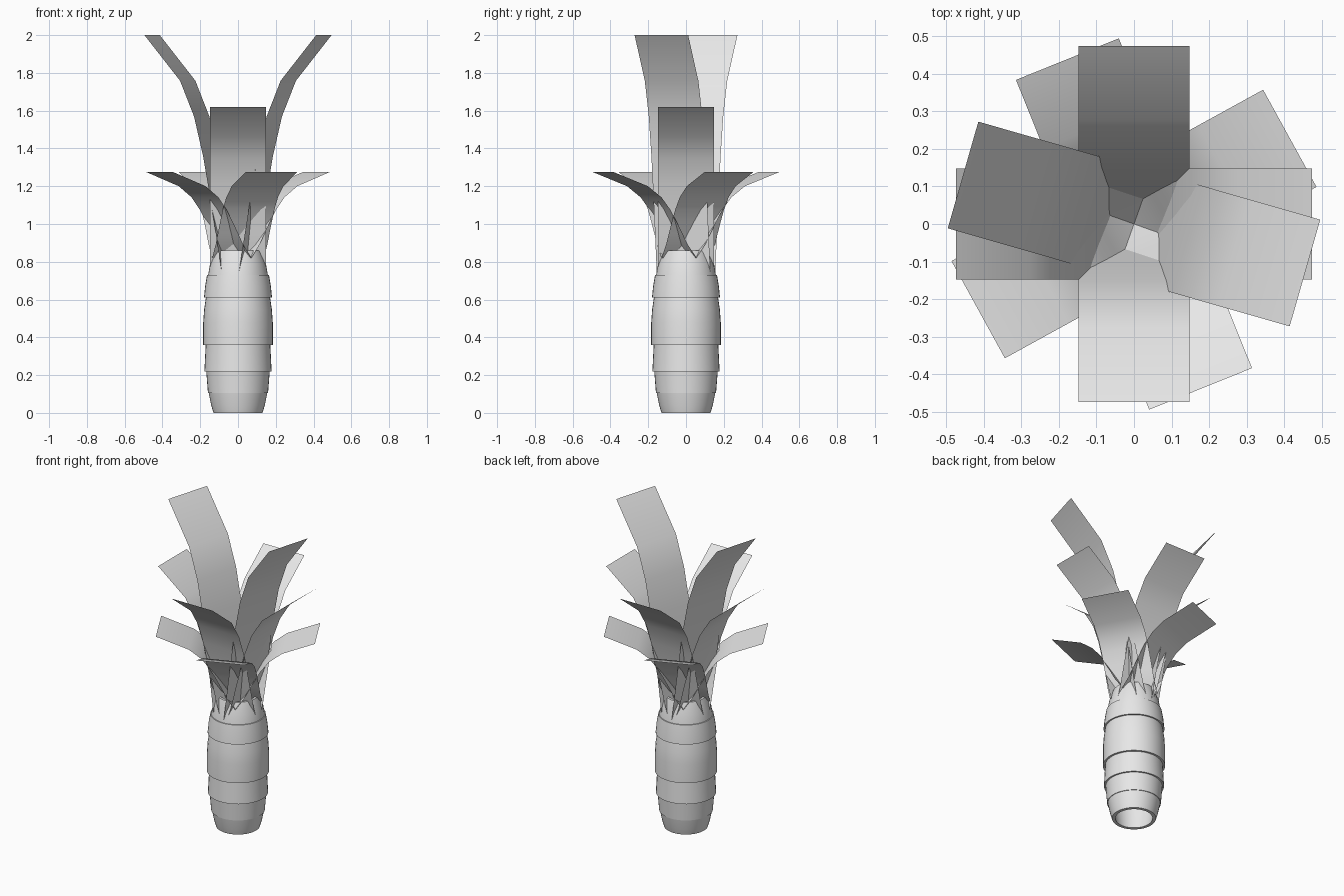
import bpy
import bmesh
import math
from mathutils import Matrix, Vector

if "Cube" in bpy.data.objects:
    bpy.data.objects.remove(bpy.data.objects["Cube"], do_unlink=True)

grey = bpy.data.materials.new("plain grey")
grey.use_nodes = True
grey.diffuse_color = (0.8, 0.8, 0.8, 1)
for node in grey.node_tree.nodes:
    if node.type == "BSDF_PRINCIPLED":
        node.inputs["Base Color"].default_value = (0.8, 0.8, 0.8, 1)


def finish(name, bm, angle):
    """Turn a bmesh into a named, shaded object."""
    mesh = bpy.data.meshes.new(name)
    bm.to_mesh(mesh)
    bm.free()
    mesh.materials.append(grey)
    obj = bpy.data.objects.new(name, mesh)
    bpy.context.collection.objects.link(obj)
    bpy.ops.object.select_all(action="DESELECT")
    obj.select_set(True)
    bpy.context.view_layer.objects.active = obj
    bpy.ops.object.shade_smooth_by_angle(angle=math.radians(angle))
    return obj


def lathe(name, profile, sides=40):
    """Revolve (radius, height) points around the z axis."""
    bm = bmesh.new()
    rings = []
    for r, z in profile:
        rings.append([bm.verts.new((r * math.cos(a), r * math.sin(a), z))
                      for a in (2 * math.pi * i / sides for i in range(sides))])
    for low, high in zip(rings, rings[1:]):
        for i in range(sides):
            j = (i + 1) % sides
            bm.faces.new((low[i], low[j], high[j], high[i]))
    return finish(name, bm, 30)


# Trunk: hollow tube of overlapping bands
TRUNK = [
    (0.11, 0.86), (0.15, 0.6), (0.15, 0.25), (0.11, 0.0),
    (0.13, 0.0), (0.142, 0.04), (0.155, 0.105),
    (0.159, 0.105), (0.168, 0.22), (0.178, 0.22),
    (0.171, 0.36), (0.184, 0.36), (0.184, 0.48),
    (0.179, 0.55), (0.17, 0.61), (0.18, 0.61),
    (0.174, 0.67), (0.164, 0.73), (0.158, 0.73),
    (0.148, 0.79), (0.125, 0.86), (0.11, 0.86),
]
lathe("trunk", TRUNK)

# Frond curve: reach from the axis, height relative to the pivot
CURVE = [(0, -0.4), (0.05, -0.18), (0.08, 0), (0.113, 0.19),
         (0.15, 0.39), (0.2, 0.59), (0.277, 0.77), (0.473, 1)]
PIVOT = 0.95
HALF_WIDTH = 0.1475


def frond(name, angle, top):
    """A thin curved strip leaning outward in the given direction."""
    bm = bmesh.new()
    turn = Matrix.Rotation(math.radians(angle), 3, "Z")
    rows = []
    for reach, f in CURVE:
        z = PIVOT + f * (top - PIVOT)
        rows.append([bm.verts.new(turn @ Vector((reach, side * HALF_WIDTH, z)))
                     for side in (-1, 1)])
    for a, b in zip(rows, rows[1:]):
        bm.faces.new((a[0], b[0], b[1], a[1]))
    return finish(name, bm, 30)


# Crown: tall, middle and low fronds in opposite pairs
CROWN = [("tall_frond", 2.0, [-16]),
         ("middle_frond", 1.62, [0, 90]),
         ("low_frond", 1.275, [28.8, 112])]
for name, top, angles in CROWN:
    for angle in angles:
        for half_turn in (0, 180):
            frond(name, angle + half_turn, top)
